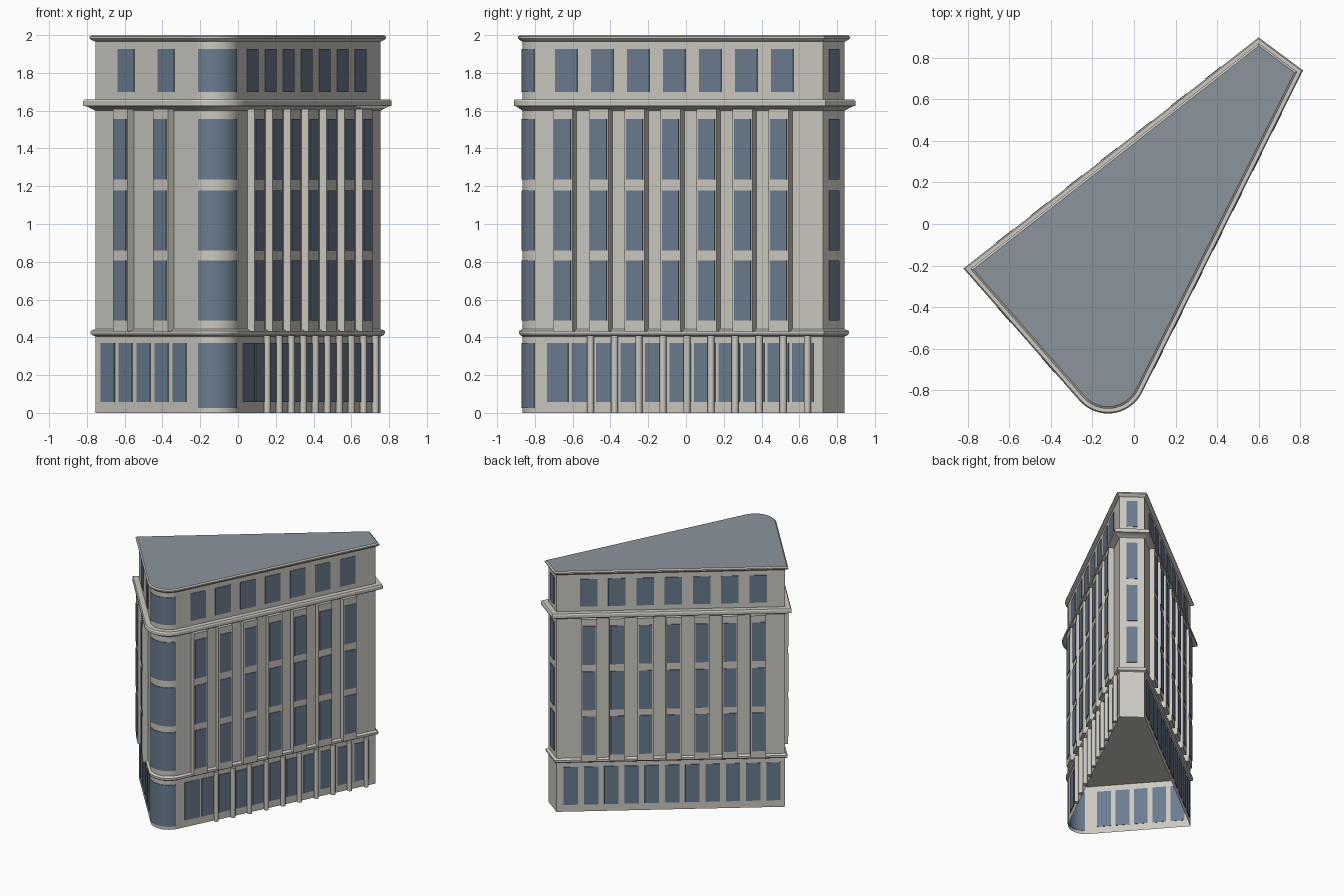
import bpy, bmesh, math
from mathutils import Vector as V

if "Cube" in bpy.data.objects:
    bpy.data.objects.remove(bpy.data.objects["Cube"])

def mat(name, col):
    m = bpy.data.materials.new(name)
    m.diffuse_color = (*col, 1)
    m.use_nodes = True
    m.node_tree.nodes["Principled BSDF"].inputs["Base Color"].default_value = m.diffuse_color
    return m

STONE = mat("pale stone", (0.60, 0.58, 0.53))
GLASS = mat("blue grey glass", (0.145, 0.20, 0.275))
ROOF = mat("slate roof", (0.26, 0.30, 0.33))

# Footprint: wedge with sharp corners A, B, C and one rounded front corner
A, P, C, B = V((-0.754, -0.22)), V((-0.0935, -0.972)), V((0.755, 0.725)), V((0.60, 0.84))
R = 0.137

def normal(a, b):
    d = (b - a).normalized()
    return V((d.y, -d.x))

N_LEFT, N_RIGHT, N_END, N_BACK = normal(A, P), normal(P, C), normal(C, B), normal(B, A)

def mitre(n, m):
    return (n + m) / (1 + n.dot(m))

CEN = P - R * mitre(N_LEFT, N_RIGHT)
ANG0, ANG1 = math.atan2(N_LEFT.y, N_LEFT.x), math.atan2(N_RIGHT.y, N_RIGHT.x)

def arc(r, a0, a1, n=16):
    return [CEN + r * V((math.cos(a0 + (a1 - a0) * i / n), math.sin(a0 + (a1 - a0) * i / n)))
            for i in range(n + 1)]

def outline(d):
    return ([A + d * mitre(N_BACK, N_LEFT)] + arc(R + d, ANG0, ANG1)
            + [C + d * mitre(N_RIGHT, N_END), B + d * mitre(N_END, N_BACK)])

def finish(name, bm, material):
    me = bpy.data.meshes.new(name)
    bm.to_mesh(me)
    bm.free()
    me.materials.append(material)
    me.shade_smooth()
    me.set_sharp_from_angle(angle=math.radians(25))
    ob = bpy.data.objects.new(name, me)
    bpy.context.collection.objects.link(ob)
    return ob

def loft(bm, rings, bottom=False, top=False):
    """Skin closed loops of 3D points, listed from bottom to top."""
    vs = [[bm.verts.new(p) for p in ring] for ring in rings]
    n = len(vs[0])
    for lo, hi in zip(vs, vs[1:]):
        for i in range(n):
            j = (i + 1) % n
            bm.faces.new((lo[i], lo[j], hi[j], hi[i]))
    if bottom:
        bm.faces.new(vs[0][::-1])
    if top:
        bm.faces.new(vs[-1])

def band(name, profile, material=STONE, bottom=False, top=False):
    """Sweep an (offset, height) profile round the footprint."""
    bm = bmesh.new()
    loft(bm, [[(p.x, p.y, z) for p in outline(d)] for d, z in profile], bottom, top)
    return finish(name, bm, material)

def prism(bm, pts, z0, z1):
    loft(bm, [[(p.x, p.y, z) for p in pts] for z in (z0, z1)], True, True)

class Wall:
    def __init__(self, a, b):
        self.a, self.t, self.n = a, (b - a).normalized(), normal(a, b)
        self.length = (b - a).length

    def at(self, s, d):
        return self.a + self.t * s + self.n * d

    def slab(self, bm, s, w, z0, z1, d0, d1):
        prism(bm, [self.at(s - w / 2, d0), self.at(s - w / 2, d1),
                   self.at(s + w / 2, d1), self.at(s + w / 2, d0)][::-1], z0, z1)

left = Wall(A, CEN + R * N_LEFT)
right = Wall(CEN + R * N_RIGHT, C)
end = Wall(C, B)
back = Wall(B, A)

# Masonry: open ground storey, closed upper block
band("ground_walls", [(0, 0), (0, 0.42)])
band("upper_walls", [(0, 0.42), (0, 1.98)], bottom=True)

# Mouldings and roof
band("belt_course", [(0, 0.405), (0.013, 0.412), (0.018, 0.422), (0.018, 0.434), (0, 0.444)])
band("main_cornice", [(0, 1.60), (0.032, 1.622), (0.046, 1.626), (0.046, 1.65),
                      (0.04, 1.66), (0, 1.66)])
band("roof_cornice", [(0, 1.965), (0.016, 1.975), (0.023, 1.983), (0.023, 1.992), (0.013, 2.0)])
band("roof", [(0.013, 1.995), (0.013, 2.0)], ROOF, top=True)

# Height ranges of the windows
GROUND = (0.058, 0.37)
MIDDLE = [(0.488, 0.806), (0.859, 1.178), (1.236, 1.555)]
ATTIC = (1.70, 1.926)
BAY, PLATE = 0.043, 0.005

def centres(first, pitch, count):
    return [first + pitch * i for i in range(count)]

def middle_run(length, pitch, count, shift=0):
    return centres(length / 2 - pitch * (count - 1) / 2 + shift, pitch, count)

# Per wall: window-bay centres and ground window centres
layout = [
    ("left", left, middle_run(left.length, 0.322, 2, 0.01), centres(0.10, 0.144, 5), 0.108),
    ("right", right, centres(0.175, 0.213, 7), centres(0.125, 0.145, 11), 0.126),
    ("back", back, middle_run(back.length, 0.2125, 7, 0.02), centres(0.108, 0.1525, 11), 0.108),
]

for label, wall, bays, shops, shop_w in layout:
    # Projecting bays
    bm = bmesh.new()
    for s in bays:
        wall.slab(bm, s, 0.118, 0.43, 1.61, -0.01, BAY)
    finish(label + "_bays", bm, STONE)
    # Windows
    bm = bmesh.new()
    for s in bays:
        for z0, z1 in MIDDLE:
            wall.slab(bm, s, 0.098, z0, z1, BAY - 0.002, BAY + PLATE)
        wall.slab(bm, s, 0.131, *ATTIC, -0.002, PLATE)
    for s in shops:
        wall.slab(bm, s, shop_w, *GROUND, -0.002, PLATE)
    finish(label + "_windows", bm, GLASS)

# Windows of the short end wall (none on the ground floor)
bm = bmesh.new()
for z0, z1 in MIDDLE + [ATTIC]:
    end.slab(bm, end.length / 2, 0.088, z0, z1, -0.002, PLATE)
finish("end_windows", bm, GLASS)

# Curved windows on the rounded corner
bm = bmesh.new()
a0, a1 = math.radians(-128), math.radians(-33)
strip = arc(R + PLATE, a0, a1) + arc(R - 0.002, a1, a0)
for z0, z1 in [(0.027, 0.37)] + MIDDLE + [ATTIC]:
    prism(bm, strip, z0, z1)
finish("corner_windows", bm, GLASS)

# Engaged columns along the right wall
bm = bmesh.new()
for s in centres(0.325, 0.1425, 10):
    c = right.at(s, 0.013)
    prism(bm, [c + 0.0185 * V((math.cos(k * math.tau / 16), math.sin(k * math.tau / 16)))
               for k in range(16)], 0, 0.41)
finish("ground_columns", bm, STONE)
